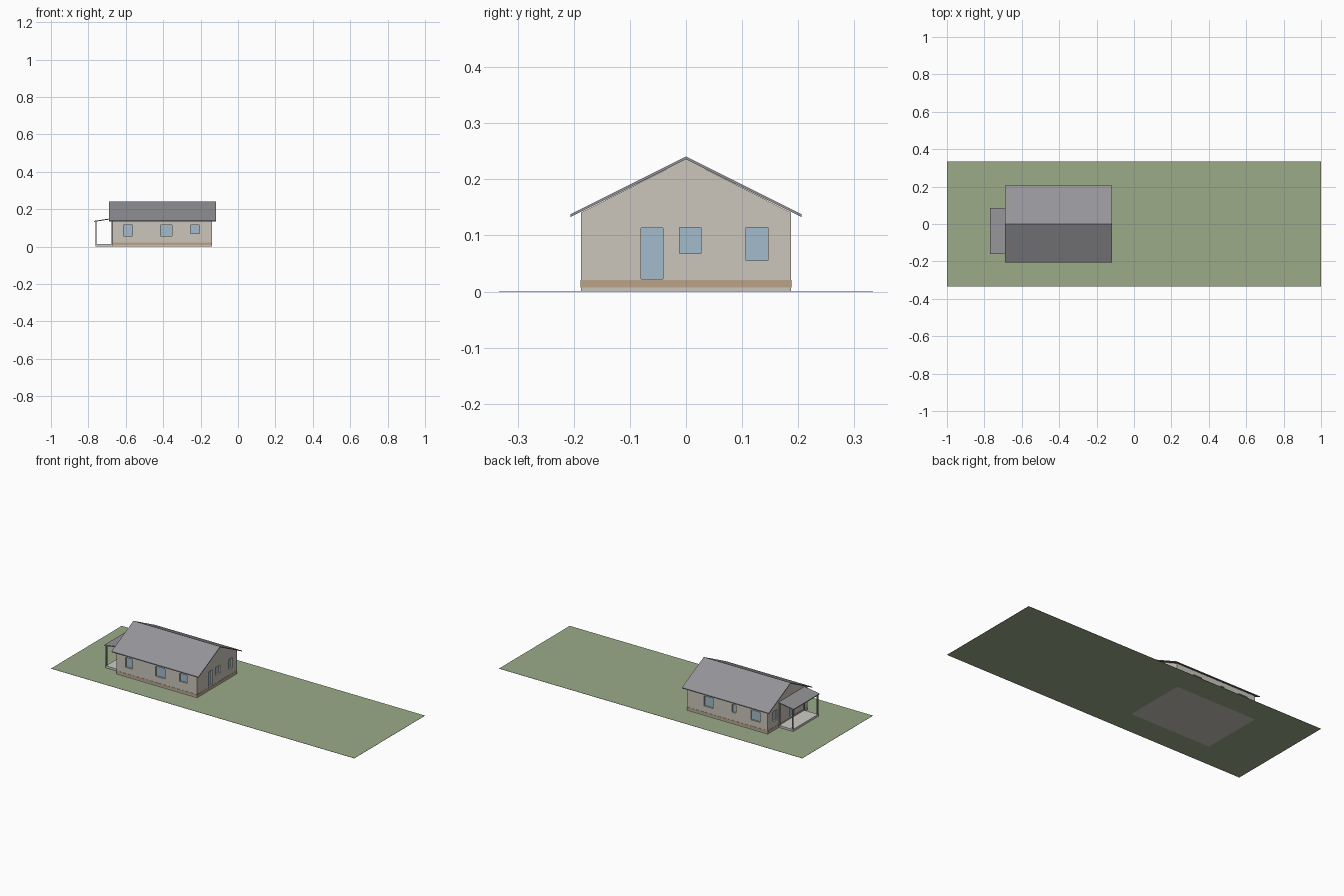
import bpy
import bmesh
from mathutils import Vector

cube = bpy.data.objects.get("Cube")
if cube:
    bpy.data.objects.remove(cube)


def material(name, *rgb):
    m = bpy.data.materials.new(name)
    m.use_nodes = True
    m.diffuse_color = (*rgb, 1)
    m.node_tree.nodes["Principled BSDF"].inputs["Base Color"].default_value = (*rgb, 1)
    return m


WALL = material("plaster", 0.60, 0.56, 0.50)
BAND = material("tan_band", 0.49, 0.37, 0.25)
ROOF = material("roof_grey", 0.30, 0.30, 0.32)
GLASS = material("pale_blue_glass", 0.36, 0.50, 0.60)
GRASS = material("grass", 0.33, 0.41, 0.25)
DECK = material("deck_grey", 0.60, 0.60, 0.57)
POST = material("post_grey", 0.30, 0.29, 0.27)


def prism(name, profile, axis, a, b, mat):
    """Extrude a 2D profile along x (profile in y, z) or y (profile in x, z)."""
    bm = bmesh.new()
    def place(p, t):
        return (t, *p) if axis == "x" else (p[0], t, p[1])
    face = bm.faces.new([bm.verts.new(place(p, a)) for p in profile])
    ext = bmesh.ops.extrude_face_region(bm, geom=[face])
    shift = Vector((b - a, 0, 0)) if axis == "x" else Vector((0, b - a, 0))
    bmesh.ops.translate(bm, vec=shift,
                        verts=[v for v in ext["geom"] if isinstance(v, bmesh.types.BMVert)])
    bmesh.ops.recalc_face_normals(bm, faces=bm.faces)
    mesh = bpy.data.meshes.new(name)
    bm.to_mesh(mesh)
    bm.free()
    mesh.materials.append(mat)
    ob = bpy.data.objects.new(name, mesh)
    bpy.context.collection.objects.link(ob)
    return ob


def box(name, x, y, z, mat):
    rect = [(y[0], z[0]), (y[1], z[0]), (y[1], z[1]), (y[0], z[1])]
    return prism(name, rect, "x", x[0], x[1], mat)


X0, X1, W = -0.67, -0.139, 0.187
EAVE, RIDGE = 0.141, 0.236
DEPTH = 0.010

# Lawn and gabled house body
box("lawn", (-1, 1), (-0.333, 0.333), (0, 0.001), GRASS)
house = prism("house_walls", [(-W, 0), (W, 0), (W, EAVE), (0, RIDGE), (-W, EAVE)],
              "x", X0, X1, WALL)

# Openings: side, start, end, bottom, top
openings = [
    ("front", -0.612, -0.564, 0.057, 0.116),
    ("front", -0.414, -0.352, 0.057, 0.116),
    ("front", -0.254, -0.206, 0.069, 0.116),
    ("back", -0.620, -0.558, 0.057, 0.116),
    ("back", -0.462, -0.434, 0.069, 0.116),
    ("back", -0.310, -0.249, 0.057, 0.116),
    ("right", -0.080, -0.041, 0.022, 0.113),
    ("right", -0.012, 0.027, 0.068, 0.114),
    ("right", 0.107, 0.146, 0.055, 0.114),
    ("left", 0.098, 0.137, 0.055, 0.114),
    ("left", -0.060, -0.021, 0.022, 0.113),
    ("left", -0.137, -0.098, 0.055, 0.114),
]
for i, (side, a, b, low, top) in enumerate(openings):
    sign = 1 if side in ("back", "right") else -1
    plane = {"front": -W, "back": W, "left": X0, "right": X1}[side]
    inner, outer = plane - sign * DEPTH, plane + sign * 0.01
    glass = inner + sign * 0.001

    def slab(name, p, q, mat):
        across = tuple(sorted((p, q)))
        if side in ("front", "back"):
            return box(name, (a, b), across, (low, top), mat)
        return box(name, across, (a, b), (low, top), mat)

    # Cut a shallow recess, then set the pane at its back
    cutter = slab("cutter", inner, outer, WALL)
    cutter.hide_render = True
    mod = house.modifiers.new("recess", "BOOLEAN")
    mod.operation, mod.object, mod.solver = "DIFFERENCE", cutter, "EXACT"
    bpy.context.view_layer.objects.active = house
    bpy.ops.object.modifier_apply(modifier=mod.name)
    bpy.data.objects.remove(cutter)
    kind = "door" if low < 0.03 else "window"
    slab(f"{side}_{kind}_{i}", inner, glass, GLASS)

# Painted band around the base
E = 0.001
for s in (-1, 1):
    box("band_long", (X0 - E, X1 + E), sorted((s * W, s * (W + E))), (0.007, 0.021), BAND)
for name, x in (("band_left", (X0 - E, X0)), ("band_right", (X1, X1 + E))):
    box(name, x, (-W, W), (0.007, 0.021), BAND)

# Main roof: two thin slopes meeting at the ridge
prism("main_roof", [(-0.206, 0.133), (0, RIDGE), (0.206, 0.133),
                    (0.206, 0.138), (0, 0.241), (-0.206, 0.138)],
      "x", -0.69, -0.117, ROOF)

# Porch: deck, posts and lean-to roof
PX, PY = (-0.763, X0), (-0.156, 0.082)
box("porch_deck", PX, PY, (0.001, 0.013), DECK)
P = 0.006
for x in (PX[0], PX[1] - P):
    for y in (PY[0], PY[1] - P):
        box("porch_post", (x, x + P), (y, y + P), (0.013, 0.138), POST)
box("porch_beam", (PX[0], PX[0] + P), PY, (0.128, 0.135), POST)
prism("porch_roof", [(-0.77, 0.132), (-0.67, 0.147), (-0.67, 0.152), (-0.77, 0.137)],
      "y", -0.16, 0.086, ROOF)
